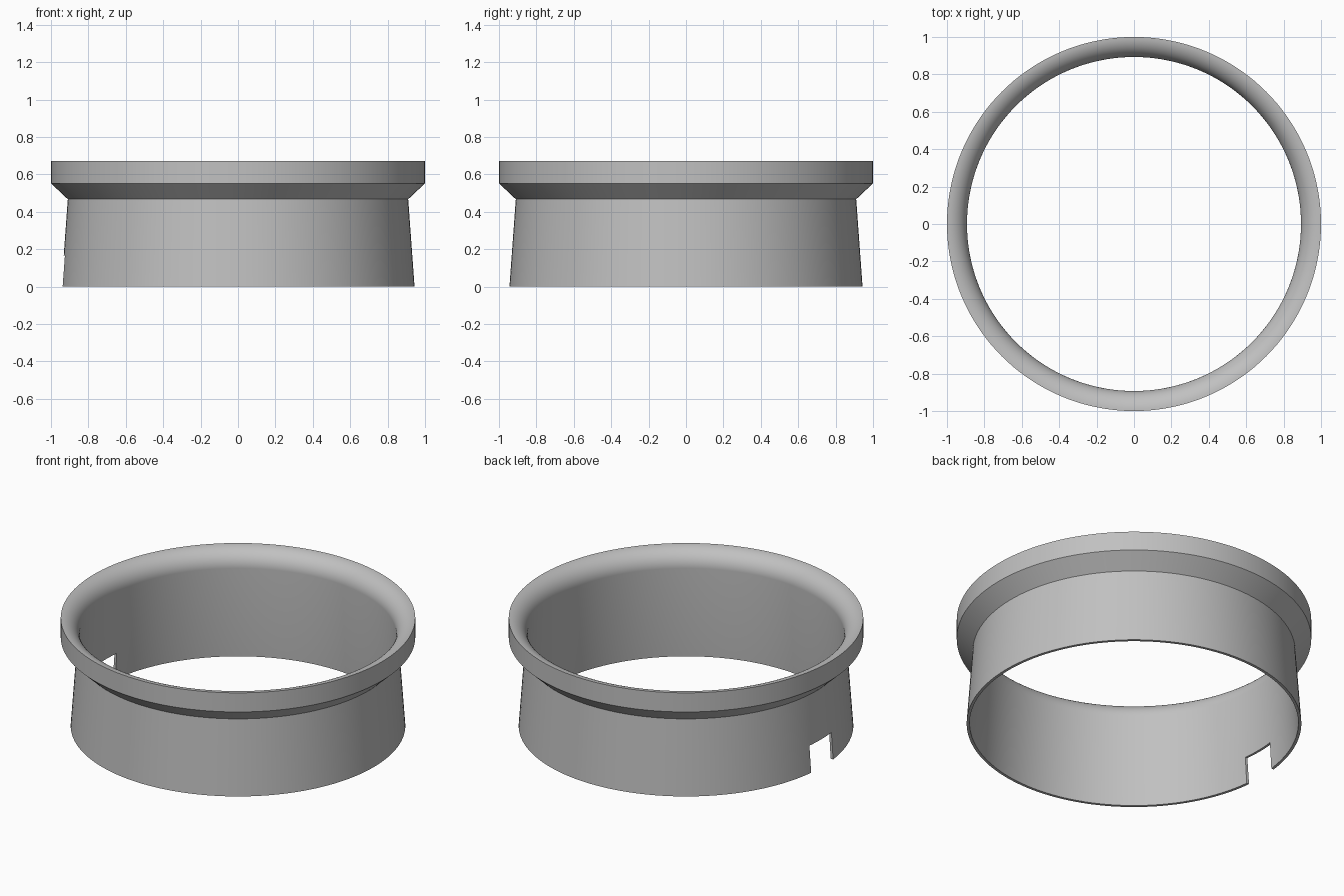
import bpy
import bmesh
from math import radians, sin, cos, pi
from mathutils import Matrix

cube = bpy.data.objects.get("Cube")
if cube:
    bpy.data.objects.remove(cube, do_unlink=True)

grey = bpy.data.materials.new("plain grey")
grey.use_nodes = True
colour = (0.53, 0.53, 0.53, 1)
grey.diffuse_color = colour
grey.node_tree.nodes["Principled BSDF"].inputs["Base Color"].default_value = colour


def make_object(name, bm):
    bmesh.ops.recalc_face_normals(bm, faces=bm.faces)
    mesh = bpy.data.meshes.new(name)
    bm.to_mesh(mesh)
    bm.free()
    mesh.materials.append(grey)
    obj = bpy.data.objects.new(name, mesh)
    bpy.context.collection.objects.link(obj)
    return obj


# Wall section: flared skirt, chamfer, rim, then a rounded mouth
HEIGHT, MOUTH, STEPS, SIDES = 0.671, 0.107, 12, 144
profile = [(0.927, 0), (0.944, 0), (0.91, 0.467), (1, 0.552)]
for i in range(STEPS + 1):
    a = pi / 2 * i / STEPS
    profile.append((1 - MOUTH * sin(a), HEIGHT - MOUTH * (1 - cos(a))))

# Revolve the section into a closed ring
bm = bmesh.new()
verts = [bm.verts.new((r, 0, z)) for r, z in profile]
edges = [bm.edges.new((v, verts[i - 1])) for i, v in enumerate(verts)]
bmesh.ops.spin(bm, geom=verts + edges, cent=(0, 0, 0), axis=(0, 0, 1),
               angle=2 * pi, steps=SIDES, use_merge=True)
bmesh.ops.remove_doubles(bm, verts=bm.verts, dist=0.0001)
ring = make_object("flared_ring", bm)

# Square notch in the lower edge on the -x side
bm = bmesh.new()
bmesh.ops.create_cube(bm, size=1, matrix=Matrix.Translation((-0.94, 0, 0.065))
                      @ Matrix.Diagonal((0.3, 0.216, 0.2, 1)))
cutter = make_object("notch_cutter", bm)
cutter.hide_render = True

cut = ring.modifiers.new("notch", "BOOLEAN")
cut.operation = "DIFFERENCE"
cut.solver = "EXACT"
cut.object = cutter

bpy.ops.object.select_all(action="DESELECT")
ring.select_set(True)
bpy.context.view_layer.objects.active = ring
bpy.ops.object.modifier_apply(modifier=cut.name)
bpy.data.objects.remove(cutter, do_unlink=True)
bpy.ops.object.shade_smooth_by_angle(angle=radians(30))
